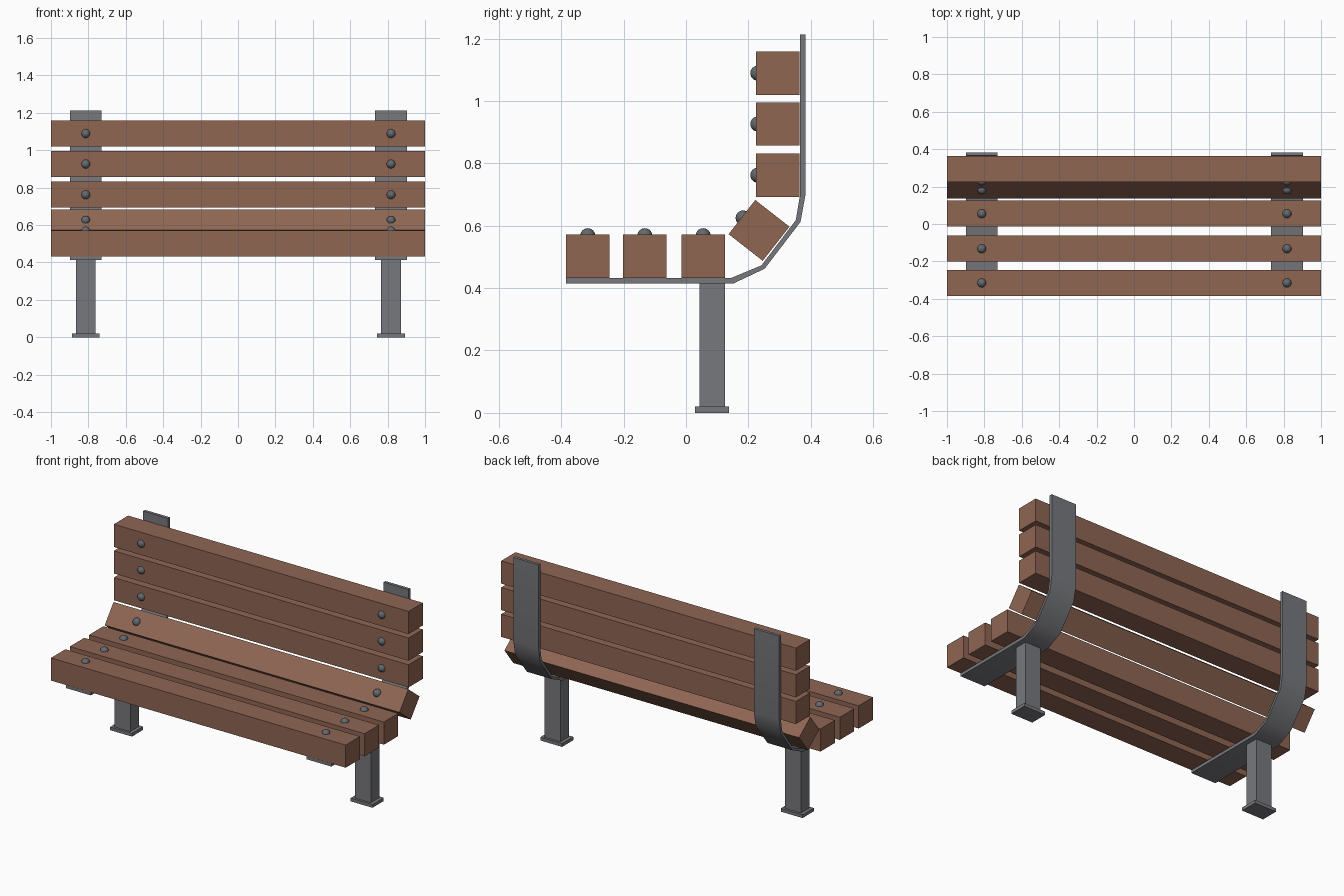
import bpy, bmesh, math
from mathutils import Matrix, Vector

if "Cube" in bpy.data.objects:
    bpy.data.objects.remove(bpy.data.objects["Cube"])


def material(name, rgb):
    m = bpy.data.materials.new(name)
    m.diffuse_color = (*rgb, 1)
    m.use_nodes = True
    m.node_tree.nodes["Principled BSDF"].inputs["Base Color"].default_value = m.diffuse_color
    return m


WOOD = material("brown wood", (0.275, 0.132, 0.086))
METAL = material("grey metal", (0.185, 0.188, 0.203))
BOLT = material("dark bolt metal", (0.122, 0.141, 0.156))


def finish(name, bm, mat):
    bmesh.ops.recalc_face_normals(bm, faces=bm.faces[:])
    me = bpy.data.meshes.new(name)
    bm.to_mesh(me)
    bm.free()
    me.materials.append(mat)
    ob = bpy.data.objects.new(name, me)
    bpy.context.collection.objects.link(ob)
    return ob


def box(name, centre, size, mat, tilt=0):
    bm = bmesh.new()
    bmesh.ops.create_cube(bm, size=1, matrix=Matrix.Translation(centre)
                          @ Matrix.Rotation(tilt, 4, 'X') @ Matrix.Diagonal((*size, 1)))
    return finish(name, bm, mat)


def smooth(ob, degrees):
    bpy.ops.object.select_all(action='DESELECT')
    ob.select_set(True)
    bpy.context.view_layer.objects.active = ob
    bpy.ops.object.shade_smooth_by_angle(angle=math.radians(degrees))


def bolt(x, y, z):
    bm = bmesh.new()
    bmesh.ops.create_uvsphere(bm, u_segments=24, v_segments=12, radius=0.024,
                              matrix=Matrix.Translation((x, y, z)))
    smooth(finish("bolt", bm, BOLT), 40)


SIDES = (-0.814, 0.818)
S = 0.139  # plank thickness

# planks: name, y, z, tilt, bolt y, bolt z
planks = [("seat_plank", y, 0.502, 0, y, 0.568) for y in (-0.315, -0.132, 0.055)]
planks += [("back_plank", 0.294, z, 0, 0.23, z) for z in (0.762, 0.926, 1.089)]
planks.append(("tilted_plank", 0.234, 0.585, math.radians(-38), 0.183, 0.625))
for name, y, z, tilt, by, bz in planks:
    box(name, (0, y, z), (2, S, S), WOOD, tilt)
    for x in SIDES:
        bolt(x, by, bz)

# bent support strap outline (y, z): outer side, then inner side back
strap = [(-0.385, 0.414), (0.15, 0.414), (0.252, 0.462), (0.367, 0.612),
         (0.383, 0.70), (0.383, 1.213), (0.365, 1.213), (0.365, 0.695),
         (0.352, 0.618), (0.242, 0.473), (0.146, 0.433), (-0.385, 0.433)]
for x in SIDES:
    bm = bmesh.new()
    n = len(strap) // 2
    rings = [[bm.verts.new((x + dx, y, z)) for y, z in strap] for dx in (-0.085, 0.085)]
    a, b = rings
    for i in range(len(strap)):
        j = (i + 1) % len(strap)
        bm.faces.new((a[i], a[j], b[j], b[i]))
    for r in rings:  # strap sides, one quad per segment
        for i in range(n - 1):
            bm.faces.new((r[i], r[i + 1], r[-2 - i], r[-1 - i]))
    smooth(finish("support_strap", bm, METAL), 30)

    # leg post and foot plate
    box("leg_post", (x, 0.084, 0.217), (0.106, 0.082, 0.396), METAL)
    box("foot_plate", (x, 0.084, 0.01), (0.148, 0.109, 0.02), METAL)
